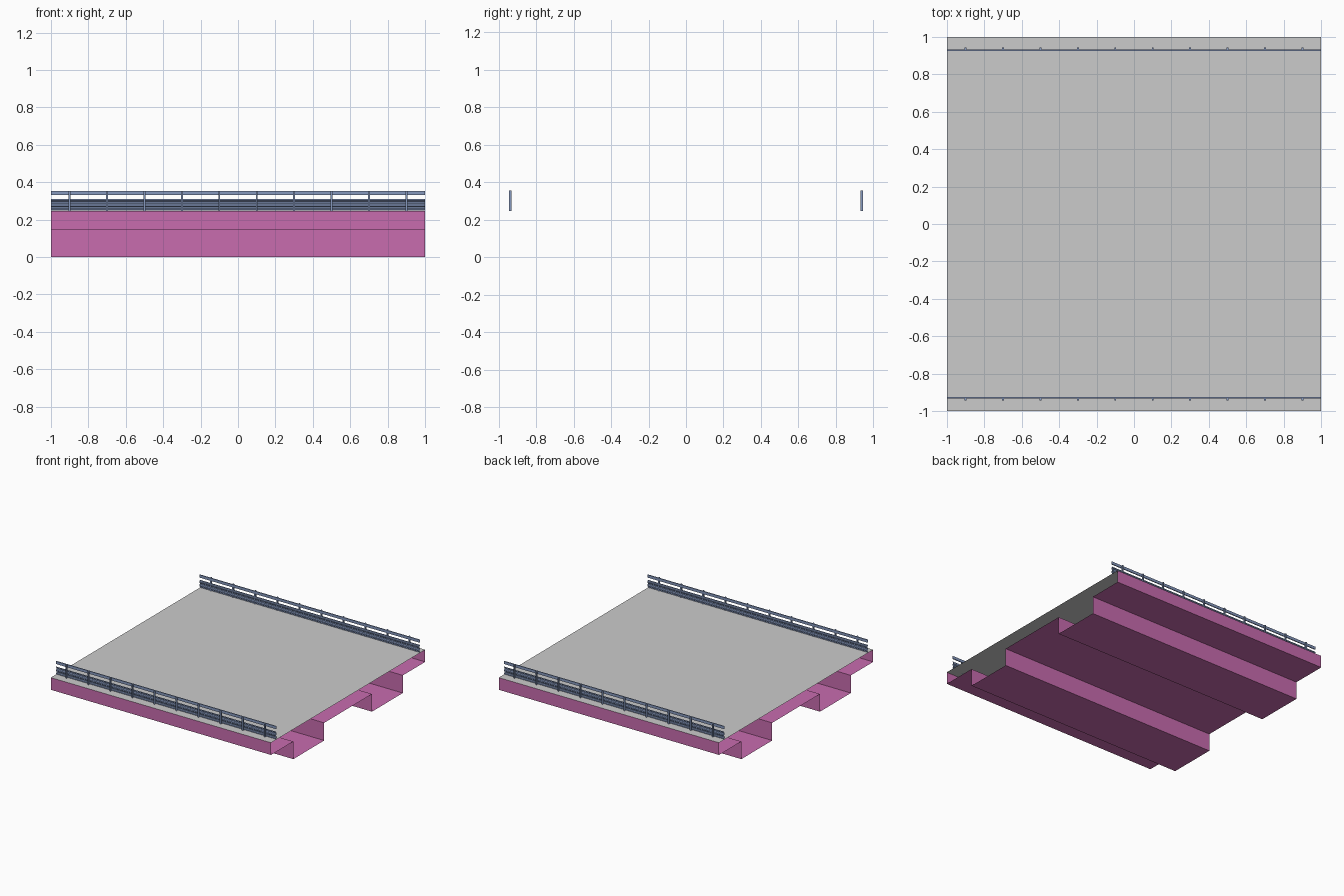
import bpy, bmesh

if "Cube" in bpy.data.objects:
    bpy.data.objects.remove(bpy.data.objects["Cube"])

TOP = 0.245      # deck height
MID = 0.145      # underside of the slab
RAIL_Y = 0.93


def material(name, color):
    m = bpy.data.materials.new(name)
    m.diffuse_color = (*color, 1)
    m.use_nodes = True
    m.node_tree.nodes["Principled BSDF"].inputs["Base Color"].default_value = m.diffuse_color
    return m


def finish(bm, name, mat=None):
    me = bpy.data.meshes.new(name)
    bm.to_mesh(me)
    bm.free()
    ob = bpy.data.objects.new(name, me)
    bpy.context.collection.objects.link(ob)
    if mat:
        me.materials.append(mat)
    return ob


def sweep(name, profile, mat=None, closed=False):
    """Extrude a (y, z) profile along x, ends left open."""
    bm = bmesh.new()
    a = [bm.verts.new((-1, y, z)) for y, z in profile]
    b = [bm.verts.new((1, y, z)) for y, z in profile]
    n = len(profile)
    for i in range(n if closed else n - 1):
        j = (i + 1) % n
        bm.faces.new((a[i], a[j], b[j], b[i]))
    return finish(bm, name, mat)


pink = material("girder_paint", (0.58, 0.15, 0.43))
blue = material("rail_metal", (0.24, 0.32, 0.52))

# Road surface
sweep("deck", [(1, TOP), (-1, TOP)])

# Fascias, slab underside and two trough girders in one open shell
half = [(0.31, MID), (0.31, 0), (0.71, 0), (0.71, MID), (1, MID), (1, TOP)]
sweep("girder_shell", [(-y, z) for y, z in reversed(half)] + half, pink)

for side, label in ((-1, "front"), (1, "back")):
    # Corrugated guard beam
    beam = [(0.932, TOP + 0.003), (0.932, 0.255), (0.926, 0.26), (0.926, 0.268),
            (0.932, 0.274), (0.932, 0.284), (0.926, 0.29), (0.926, 0.298),
            (0.932, 0.303), (0.932, 0.31)]
    sweep(label + "_guard_beam", [(side * y, z) for y, z in beam], blue)

    # Top rail
    rail = [(0.926, 0.331), (0.933, 0.331), (0.933, 0.354), (0.926, 0.354)]
    sweep(label + "_top_rail", [(side * y, z) for y, z in rail], blue, closed=True)

    # Posts on the outer side of the beams
    bm = bmesh.new()
    for i in range(10):
        new = bmesh.ops.create_cube(bm, size=1)["verts"]
        bmesh.ops.scale(bm, vec=(0.01, 0.012, 0.354 - TOP), verts=new)
        bmesh.ops.translate(bm, verts=new, vec=(
            -0.9 + 0.2 * i, side * 0.938, (0.354 + TOP) / 2))
    finish(bm, label + "_posts", blue)

# Make the shells face outward
for ob in bpy.data.objects:
    bm = bmesh.new()
    bm.from_mesh(ob.data)
    if ob.name == "deck":
        bm.normal_update()
        for f in bm.faces:
            if f.normal.z < 0:
                f.normal_flip()
    elif ob.name == "girder_shell":
        bm.normal_update()
        if any(f.normal.z > 0.5 for f in bm.faces):
            bmesh.ops.reverse_faces(bm, faces=bm.faces[:])
    else:
        bmesh.ops.recalc_face_normals(bm, faces=bm.faces[:])
    bm.to_mesh(ob.data)
    bm.free()
